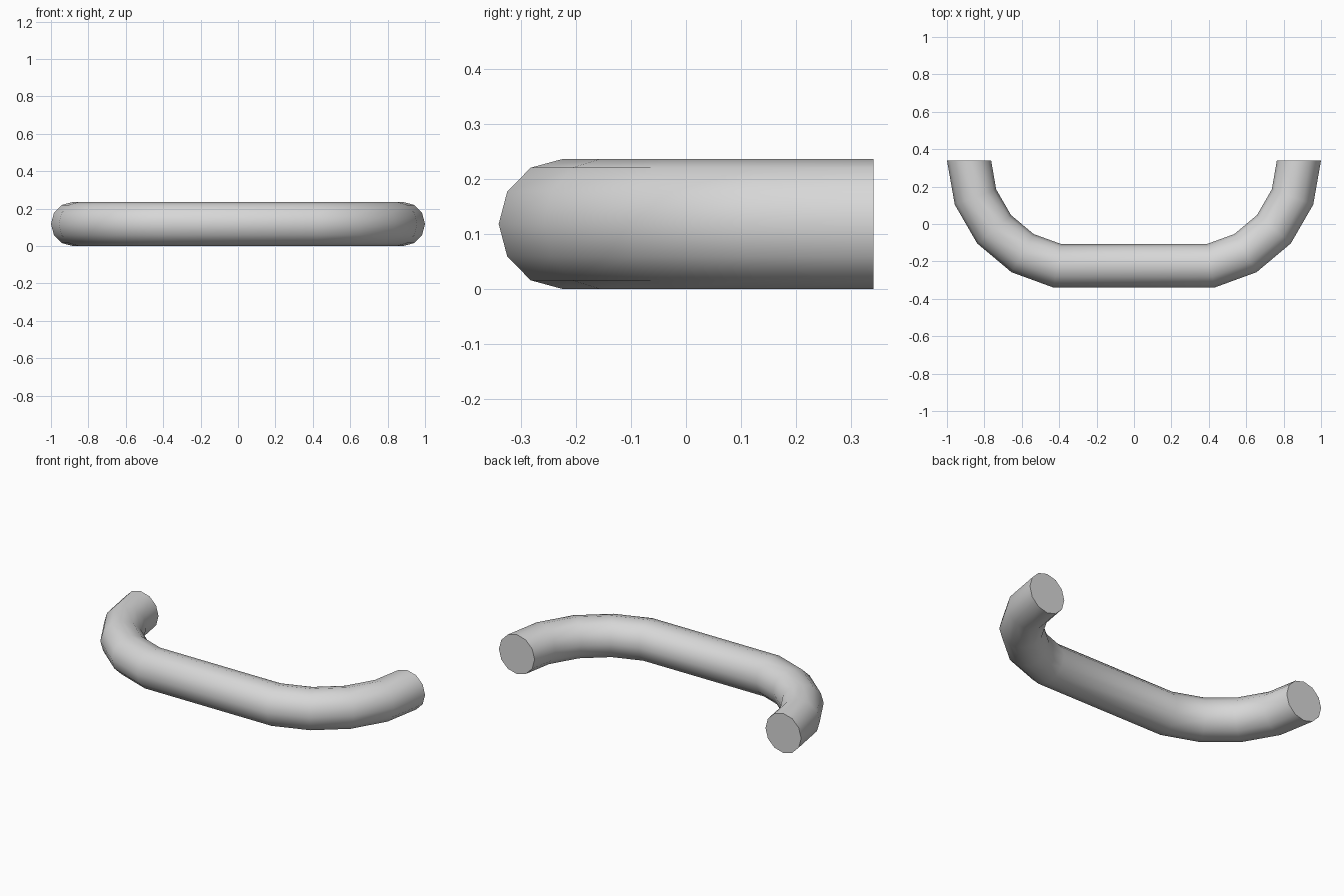
import bpy, bmesh
from math import sin, cos, radians, pi

cube = bpy.data.objects.get("Cube")
if cube:
    bpy.data.objects.remove(cube, do_unlink=True)

TUBE = 0.118          # tube radius
BEND = 0.5725         # bend radius of each corner
BEND_X = 1 - TUBE - BEND
END_Y = 0.34
SIDES = 12

grey = bpy.data.materials.new("light grey")
grey.use_nodes = True
colour = (0.68, 0.68, 0.68, 1)
grey.diffuse_color = colour
grey.node_tree.nodes["Principled BSDF"].inputs["Base Color"].default_value = colour

bm = bmesh.new()


def ring(side, degrees):
    """Round cross-section at an angle along the bend on one side."""
    a = radians(degrees)
    verts = []
    for i in range(SIDES):
        t = 2 * pi * i / SIDES
        r = BEND + TUBE * cos(t)
        verts.append(bm.verts.new((side * (BEND_X + r * cos(a)),
                                   END_Y - r * sin(a),
                                   TUBE + TUBE * sin(t))))
    return verts


# Sweep round the right bend, along the grip and back round the left bend
angles = range(0, 81, 20)
rings = [ring(-1, a) for a in angles] + [ring(1, a) for a in reversed(angles)]
for a, b in zip(rings, rings[1:]):
    for i in range(SIDES):
        j = (i + 1) % SIDES
        bm.faces.new((a[i], a[j], b[j], b[i]))

# Flat end caps
bm.faces.new(rings[0])
bm.faces.new(rings[-1])
bmesh.ops.recalc_face_normals(bm, faces=bm.faces)

mesh = bpy.data.meshes.new("handle")
bm.to_mesh(mesh)
bm.free()
mesh.materials.append(grey)
handle = bpy.data.objects.new("handle", mesh)
bpy.context.collection.objects.link(handle)

# Smooth tube with crisp cap edges
bpy.context.view_layer.objects.active = handle
handle.select_set(True)
bpy.ops.object.shade_smooth_by_angle(angle=radians(50))
